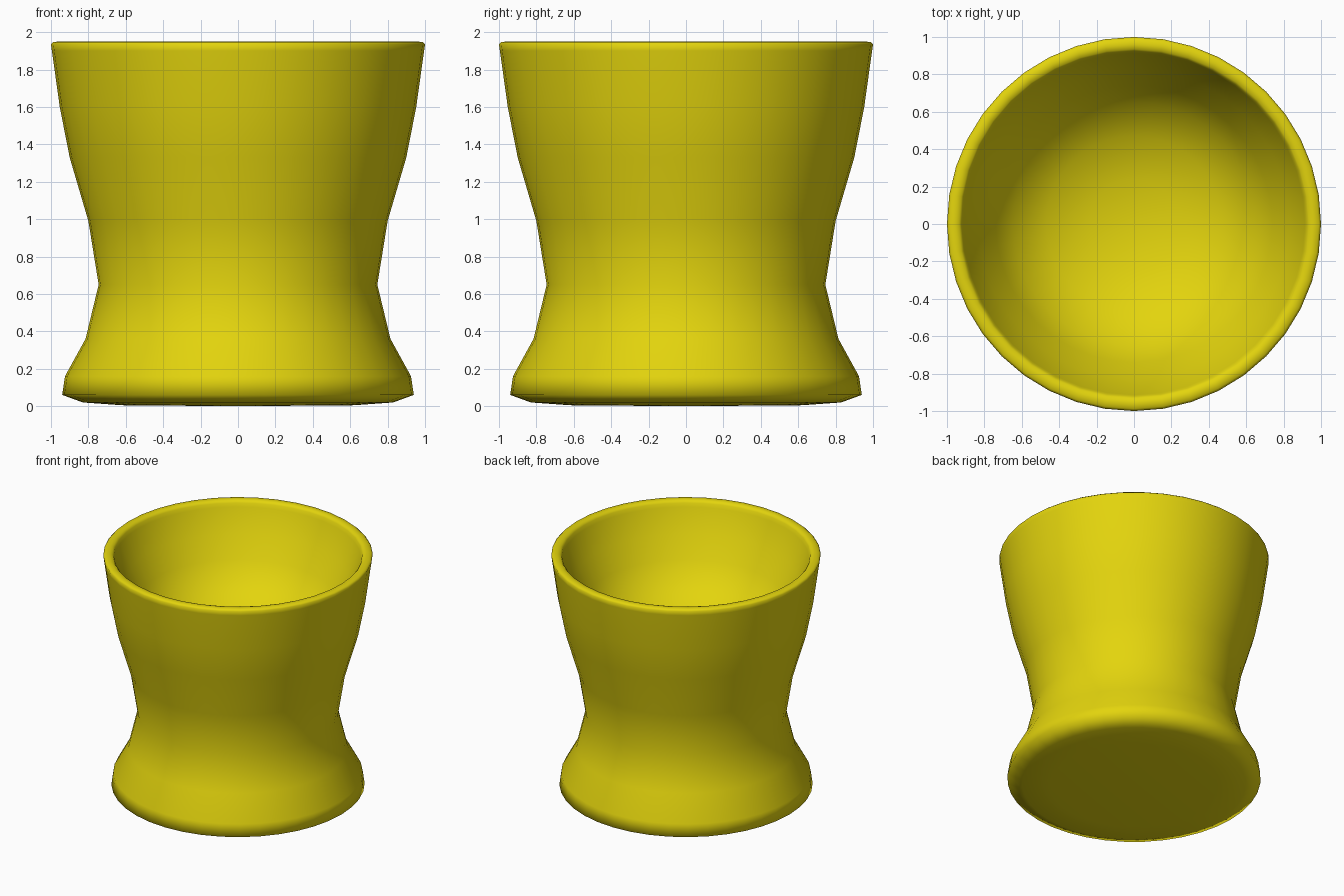
import bpy
import bmesh
from math import tau
from mathutils import Vector

if "Cube" in bpy.data.objects:
    bpy.data.objects.remove(bpy.data.objects["Cube"], do_unlink=True)

SEGMENTS = 40

# Yellow glaze
yellow = bpy.data.materials.new("yellow")
yellow.use_nodes = True
colour = (0.77, 0.66, 0.004, 1)
yellow.diffuse_color = colour
yellow.node_tree.nodes["Principled BSDF"].inputs["Base Color"].default_value = colour

# Profile pieces as (radius, height), from underside centre to bowl centre
underside = [(0, 0), (0.62, 0.005), (0.83, 0.02)]
outer_wall = [(0.94, 0.06), (0.925, 0.16), (0.815, 0.36), (0.745, 0.65),
              (0.80, 0.99), (0.90, 1.33), (0.953, 1.6), (0.995, 1.9)]
rim = [(1.0, 1.935), (0.988, 1.946), (0.96, 1.95), (0.935, 1.945), (0.922, 1.93)]
bowl = [(0.914, 1.9), (0.83, 1.72), (0.74, 1.55), (0.65, 1.41), (0.47, 1.28),
        (0.24, 1.21), (0, 1.19)]
profile = underside + outer_wall + rim + bowl


def lathe(name, points, material):
    """Turn a profile around the z axis into one closed, smooth object."""
    bm = bmesh.new()
    verts = [bm.verts.new((r, 0, z)) for r, z in points]
    edges = [bm.edges.new(pair) for pair in zip(verts, verts[1:])]
    bmesh.ops.spin(bm, geom=verts + edges, cent=Vector(), axis=(0, 0, 1),
                   angle=tau, steps=SEGMENTS)
    bmesh.ops.remove_doubles(bm, verts=bm.verts, dist=0.0005)
    bmesh.ops.recalc_face_normals(bm, faces=bm.faces)
    for face in bm.faces:
        face.smooth = True
    mesh = bpy.data.meshes.new(name)
    bm.to_mesh(mesh)
    bm.free()
    mesh.materials.append(material)
    obj = bpy.data.objects.new(name, mesh)
    bpy.context.collection.objects.link(obj)
    return obj


# Waisted cup with a hollow bowl
lathe("cup", profile, yellow)
